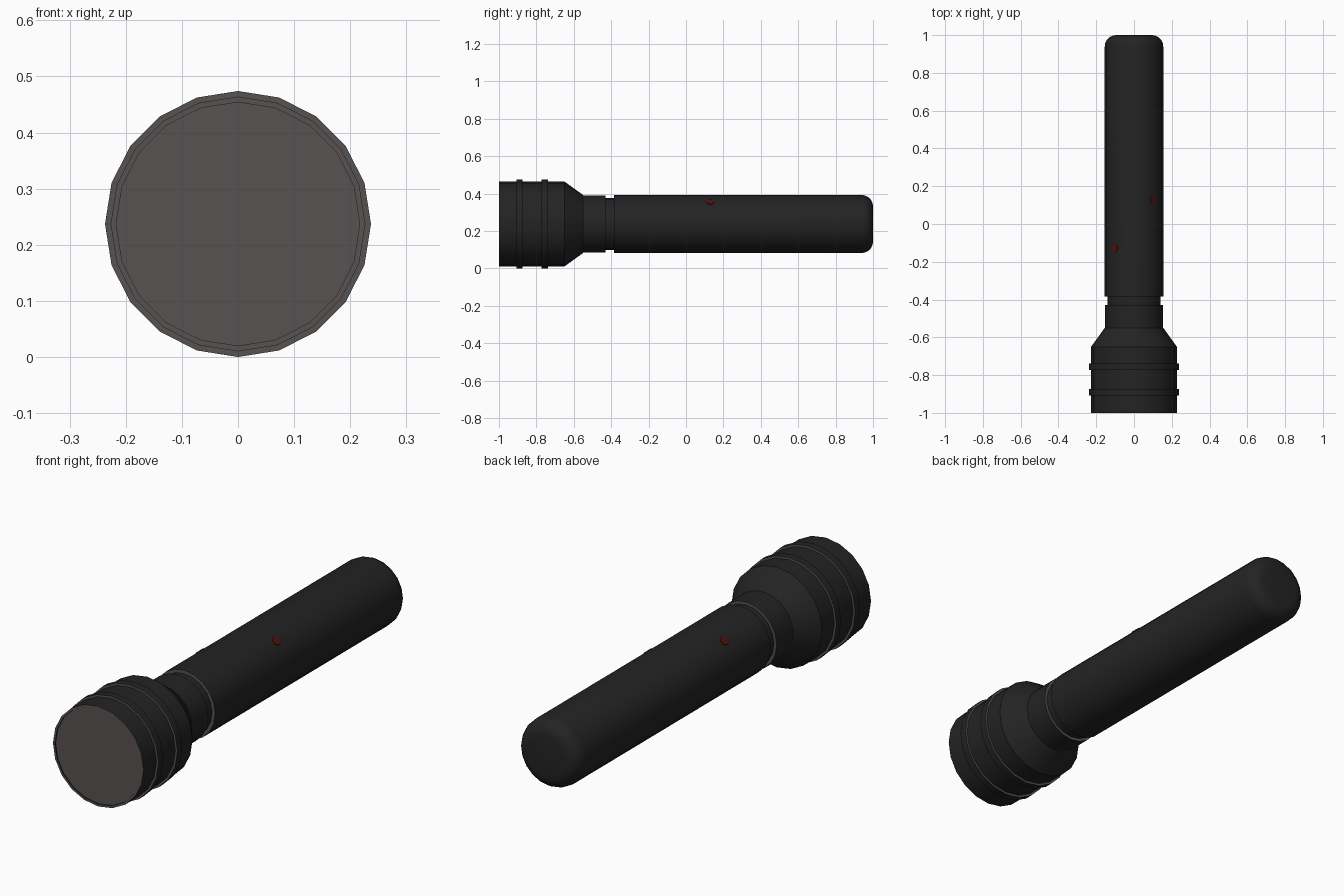
import bpy, bmesh, math
from mathutils import Vector, Matrix

if "Cube" in bpy.data.objects:
    bpy.data.objects.remove(bpy.data.objects["Cube"])

SIDES = 20
CZ = 0.237


def material(name, rgb):
    m = bpy.data.materials.new(name)
    m.diffuse_color = (*rgb, 1)
    m.use_nodes = True
    m.node_tree.nodes["Principled BSDF"].inputs["Base Color"].default_value = m.diffuse_color
    return m


black = material("black casing", (0.017, 0.017, 0.017))
gray = material("warm gray", (0.095, 0.085, 0.082))
red = material("dark red", (0.11, 0.004, 0.004))


def finish(bm, name, mats):
    me = bpy.data.meshes.new(name)
    bm.to_mesh(me)
    bm.free()
    ob = bpy.data.objects.new(name, me)
    bpy.context.collection.objects.link(ob)
    for m in mats:
        me.materials.append(m)
    bpy.ops.object.select_all(action='DESELECT')
    ob.select_set(True)
    bpy.context.view_layer.objects.active = ob
    bpy.ops.object.shade_smooth_by_angle(angle=math.radians(30))
    return ob


def lathe(name, profile, mats=(black, gray), gray_limit=0.9):
    """Revolve (y, radius) points about the long axis; flat end faces are gray."""
    bm = bmesh.new()
    rings = []
    for y, r in profile:
        rings.append([bm.verts.new((r * math.sin(2 * math.pi * i / SIDES), y,
                                    CZ + r * math.cos(2 * math.pi * i / SIDES)))
                      for i in range(SIDES)])
    for a, b in zip(rings, rings[1:]):
        for i in range(SIDES):
            j = (i + 1) % SIDES
            bm.faces.new((a[i], a[j], b[j], b[i]))
    bm.faces.new(rings[0])
    bm.faces.new(rings[-1])
    bmesh.ops.recalc_face_normals(bm, faces=bm.faces)
    for f in bm.faces:
        if len(mats) > 1 and abs(f.normal.y) > 0.99 and f.calc_center_median().y < gray_limit:
            f.material_index = 1
    return finish(bm, name, mats)


# Head with thin rim, slight lens recess and tapered back
lathe("head", [(-0.994, 0.217), (-1.0, 0.217), (-1.0, 0.227),
               (-0.65, 0.227), (-0.55, 0.155)])
# Lens disc
lathe("lens", [(-0.996, 0.216), (-0.99, 0.216)], (gray,))
# Grip rings round the head
for i, y in enumerate((-0.89, -0.755)):
    lathe(f"head_ring_{i + 1}", [(y - 0.017, 0.22), (y - 0.017, 0.237),
                                 (y + 0.017, 0.237), (y + 0.017, 0.22)])
# Neck collar and the narrower core in the groove
lathe("neck_collar", [(-0.57, 0.153), (-0.43, 0.153)])
lathe("groove_core", [(-0.45, 0.14), (-0.37, 0.14)], (black,))

# Handle barrel with a rounded tail
R = 0.06
tail = [(1 - R + R * math.sin(t), 0.155 - R + R * math.cos(t))
        for t in (math.pi / 2 * k / 5 for k in range(6))]
lathe("handle_barrel", [(-0.385, 0.155)] + tail)

# Small red indicator dots on opposite sides of the barrel
for i, s in enumerate((1, -1)):
    n = Vector((0.65 * s, 0, 0.76)).normalized()
    pos = Vector((0, 0.13 * s, CZ)) + n * 0.154
    bm = bmesh.new()
    bmesh.ops.create_cone(bm, cap_ends=True, segments=8, radius1=0.02, radius2=0.02, depth=0.006,
                          matrix=Matrix.Translation(pos) @ n.to_track_quat('Z', 'Y').to_matrix().to_4x4())
    finish(bm, f"indicator_dot_{i + 1}", (red,))
